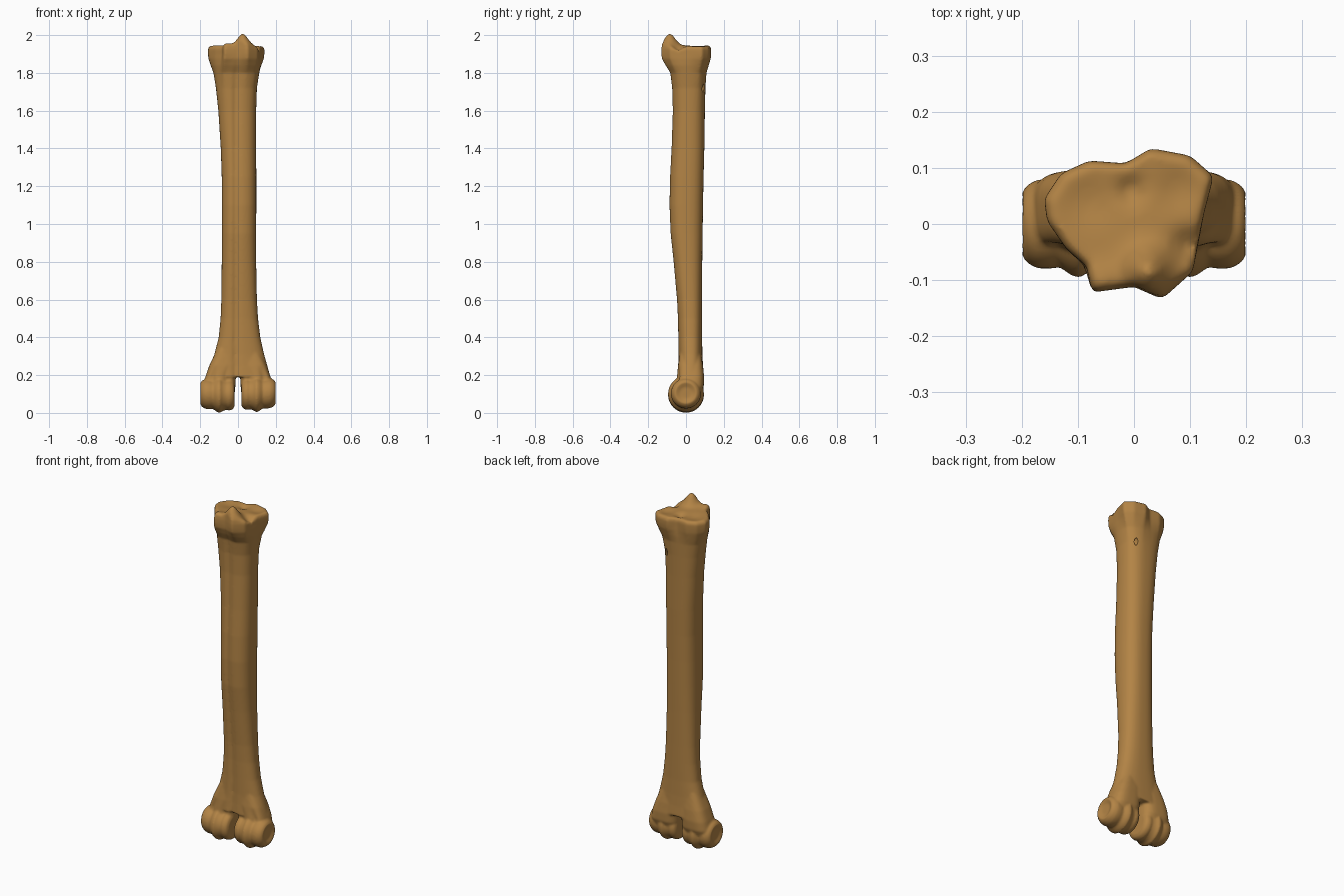
import bpy, bmesh, math
from mathutils import Vector

cube = bpy.data.objects.get("Cube")
if cube:
    bpy.data.objects.remove(cube)

bone_mat = bpy.data.materials.new("ochre bone")
bone_mat.use_nodes = True
colour = (0.45, 0.23, 0.06, 1)
bone_mat.diffuse_color = colour
bone_mat.node_tree.nodes["Principled BSDF"].inputs["Base Color"].default_value = colour

SIDES = 96
ANGLES = [2 * math.pi * i / SIDES for i in range(SIDES)]


def bump(d, width):
    return math.exp(-(d / width) ** 2)


def power(v, p):
    return math.copysign(abs(v) ** p, v)


def loft(name, rings):
    """Closed skin through rings of equal length."""
    bm = bmesh.new()
    rows = [[bm.verts.new(p) for p in ring] for ring in rings]
    for a, b in zip(rows, rows[1:]):
        for i in range(len(a)):
            j = (i + 1) % len(a)
            bm.faces.new((a[i], a[j], b[j], b[i]))
    bm.faces.new(rows[0][::-1])
    bm.faces.new(rows[-1])
    bmesh.ops.recalc_face_normals(bm, faces=bm.faces)
    mesh = bpy.data.meshes.new(name)
    bm.to_mesh(mesh)
    bm.free()
    ob = bpy.data.objects.new(name, mesh)
    bpy.context.collection.objects.link(ob)
    mesh.materials.append(bone_mat)
    return ob


def section(x0, x1, y0, y1, z, n=2.5):
    """Rounded box ring between the given limits."""
    return [Vector(((x0 + x1) / 2 + (x1 - x0) / 2 * power(math.cos(a), 2 / n),
                    (y0 + y1) / 2 + (y1 - y0) / 2 * power(math.sin(a), 2 / n), z))
            for a in ANGLES]


# Outline of the upper joint head, counter-clockwise from the left side
head = [Vector(p) for p in [
    (.125, .02), (.142, .085), (.1, .122), (.03, .135), (-.015, .108),
    (-.08, .113), (-.13, .09), (-.16, .045), (-.155, .005), (-.12, -.045),
    (-.085, -.075), (-.075, -.122), (0, -.112), (.05, -.134), (.105, -.085),
    (.115, -.03)]]


def head_point(a):
    """Where a ray at angle a crosses the head outline."""
    ray = Vector((math.cos(a), math.sin(a)))
    for p, q in zip(head, head[1:] + head[:1]):
        e = q - p
        det = ray.x * e.y - ray.y * e.x
        t = (p.x * e.y - p.y * e.x) / det
        u = (p.x * ray.y - p.y * ray.x) / det
        if t > 0 and -1e-6 <= u <= 1 + 1e-6:
            return ray * t
    return ray * .12


outline = [head_point(a) for a in ANGLES]


def top_height(x, y):
    """Relief of the upper joint surface."""
    z = 1.945 + .064 * bump(math.hypot(x - .025, y + .085), .038)
    z += .012 * bump(math.hypot(x + .06, y + .1), .03)
    z -= .025 * bump(math.hypot(x - .1, y + .04), .03)
    z -= .018 * bump(math.hypot(x + .005, y - .06), .025)
    z -= .010 * bump(math.hypot(x + .08, y - .04), .045)
    z -= .010 * bump(math.hypot(x - .08, y - .06), .04)
    return z


# Shaft sections: z, right, left, front, back, blend towards head outline
shaft_sections = [
    (.19, -.168, .172, -.045, .095, 0), (.25, -.148, .155, -.042, .09, 0),
    (.31, -.125, .138, -.04, .087, 0), (.4, -.102, .118, -.041, .085, 0),
    (.5, -.092, .106, -.043, .085, 0), (.6, -.088, .1, -.048, .085, 0),
    (.8, -.086, .096, -.066, .086, 0), (.95, -.086, .096, -.082, .088, 0),
    (1.1, -.086, .097, -.088, .09, 0), (1.25, -.086, .097, -.085, .093, 0),
    (1.4, -.091, .096, -.077, .097, 0), (1.6, -.104, .096, -.071, .1, 0),
    (1.72, -.115, .099, -.072, .102, .05), (1.8, -.124, .11, -.074, .104, .2),
    (1.84, -.13, .117, -.084, .107, .55), (1.875, -.14, .125, -.1, .112, .9),
    (1.9, -.15, .13, -.11, .118, 1), (1.925, -.15, .13, -.11, .12, 1)]

rings = []
for z, x0, x1, y0, y1, w in shaft_sections:
    ring = section(x0, x1, y0, y1, z)
    for p, h in zip(ring, outline):
        # shallow groove down the front face
        if p.y < 0:
            p.y += .011 * bump(p.x + .012, .016) * (1 - w)
        p.xy = p.xy.lerp(h, w)
    rings.append(ring)
for s in (.97, .9, .8, .68, .55, .4, .25, .1, .02):
    rings.append([(p.x * s, p.y * s, top_height(p.x * s, p.y * s) - (.008 if s > .95 else 0))
                  for p in outline])
parts = [loft("shaft", rings)]

# Lower end: two flaring branches, each ending in a keeled roller
branch_sections = [(.34, .01, .11, -.03, .075), (.25, .008, .152, -.042, .09),
                   (.19, .012, .173, -.048, .096), (.14, .014, .185, -.055, .094),
                   (.08, .02, .185, -.05, .07)]
roller_profile = [(.018, .06), (.026, .076), (.045, .084), (.062, .08), (.082, .086),
                  (.098, .097), (.114, .09), (.132, .077), (.152, .08),
                  (.172, .079), (.19, .07), (.2, .056), (.19, .03)]
for side, label in ((1, "left"), (-1, "right")):
    rings = []
    for z, x0, x1, y0, y1 in branch_sections:
        ring = section(x0, x1, y0, y1, z, 3)
        # hollows beside the keel on the front
        for p in ring:
            if p.y < 0 and z < .22:
                p.y += .012 * (bump(p.x - .06, .015) + bump(p.x - .135, .015))
            p.x *= side
        rings.append(ring)
    parts.append(loft(label + "_branch", rings))
    drop = .004 if side > 0 else 0
    rings = [[(side * x, r * math.cos(a), .096 + drop + .06 * (x - .1) * (x > .1) + r * math.sin(a))
              for a in ANGLES] for x, r in roller_profile]
    parts.append(loft(label + "_roller", rings))

# Fuse everything into one smooth skin
bpy.ops.object.select_all(action='DESELECT')
for ob in parts:
    ob.select_set(True)
bone = parts[0]
bpy.context.view_layer.objects.active = bone
bpy.ops.object.join()
bone.name = "long_bone"
remesh = bone.modifiers.new("fuse", 'REMESH')
remesh.mode = 'VOXEL'
remesh.voxel_size = .006
soften = bone.modifiers.new("soften", 'SMOOTH')
soften.factor = .5
soften.iterations = 5

# Small nutrient hole high on the back
bpy.ops.mesh.primitive_uv_sphere_add(segments=16, ring_count=8, location=(.062, .088, 1.72))
hole = bpy.context.object
hole.name = "hole_cutter"
hole.scale = (.009, .025, .022)
hole.hide_render = True
hole.data.materials.append(bone_mat)
cut = bone.modifiers.new("hole", 'BOOLEAN')
cut.operation = 'DIFFERENCE'
cut.object = hole

bpy.ops.object.select_all(action='DESELECT')
bone.select_set(True)
bpy.context.view_layer.objects.active = bone
for name in ("fuse", "soften", "hole"):
    bpy.ops.object.modifier_apply(modifier=name)
bpy.data.objects.remove(hole)
bone.data.materials.clear()
bone.data.materials.append(bone_mat)
bpy.ops.object.shade_smooth_by_angle(angle=math.radians(50))
